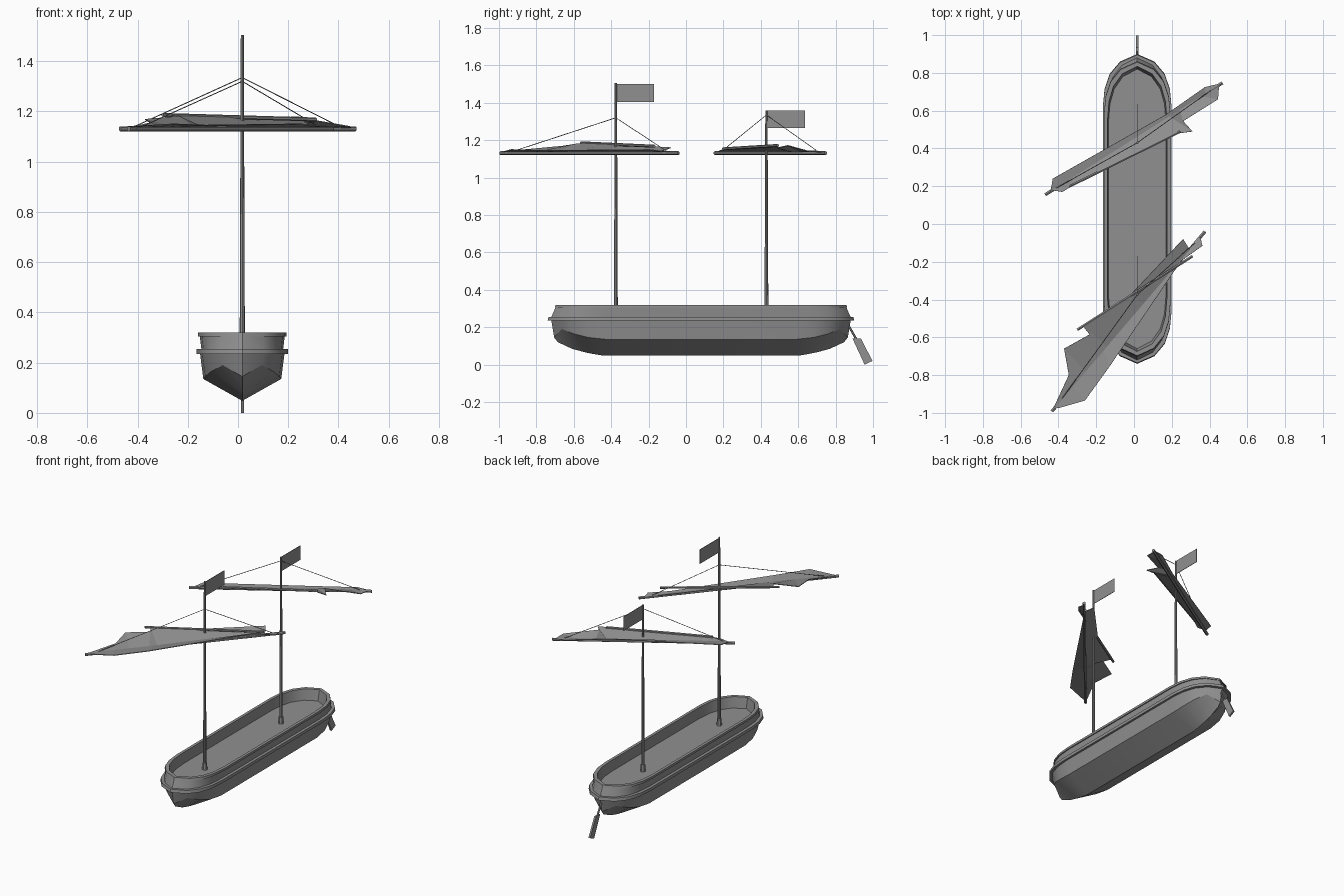
import bpy, bmesh, math
from mathutils import Vector

if "Cube" in bpy.data.objects:
    bpy.data.objects.remove(bpy.data.objects["Cube"])

grey = bpy.data.materials.new("plain grey")
grey.use_nodes = True
grey.diffuse_color = (0.28, 0.28, 0.28, 1)
grey.node_tree.nodes["Principled BSDF"].inputs["Base Color"].default_value = grey.diffuse_color

CX, CY = 0.017, 0.08   # hull centre


def make(name, verts, faces, thick=0):
    mesh = bpy.data.meshes.new(name)
    mesh.from_pydata(verts, [], faces)
    mesh.materials.append(grey)
    bm = bmesh.new()
    bm.from_mesh(mesh)
    bmesh.ops.remove_doubles(bm, verts=bm.verts, dist=0.0005)
    bmesh.ops.recalc_face_normals(bm, faces=bm.faces)
    bm.to_mesh(mesh)
    bm.free()
    obj = bpy.data.objects.new(name, mesh)
    bpy.context.collection.objects.link(obj)
    if thick:
        mod = obj.modifiers.new("thickness", "SOLIDIFY")
        mod.thickness = thick
        mod.offset = 0
    return obj


def rod(name, a, b, r1, r2=None, sides=6):
    a, b = Vector(a), Vector(b)
    bm = bmesh.new()
    bmesh.ops.create_cone(bm, cap_ends=True, segments=sides, radius1=r1,
                          radius2=r1 if r2 is None else r2, depth=(b - a).length)
    turn = (b - a).to_track_quat("Z", "Y").to_matrix()
    for v in bm.verts:
        v.co = turn @ v.co + (a + b) / 2
    mesh = bpy.data.meshes.new(name)
    bm.to_mesh(mesh)
    bm.free()
    mesh.materials.append(grey)
    obj = bpy.data.objects.new(name, mesh)
    bpy.context.collection.objects.link(obj)


# Hull: stacked rings with rounded ends, closing into a V-shaped keel
END = [(0, 0), (0.5, 0.04), (0.8, 0.105), (0.95, 0.185), (1, 0.28)]
KEEL = [(0.765, 0.12), (0.69, 0.085), (0.62, 0.066), (0.57, 0.056), (0.52, 0.048)]


def around(quarter):
    pts = []
    for sx, sy, order in ((1, 1, 1), (1, -1, -1), (-1, -1, 1), (-1, 1, -1)):
        pts += [(CX + sx * x, CY + sy * y, z) for x, y, z in quarter[::order]]
    return pts


def ring(width, length, heights):
    return around([(width * f, length - d, z) for (f, d), z in zip(END, heights)])


rings = [around([(0, y, z) for y, z in KEEL]),
         ring(0.155, 0.785, (0.145, 0.19, 0.165, 0.145, 0.135))]
for w, l, z in ((0.168, 0.80, 0.235), (0.182, 0.82, 0.235), (0.182, 0.815, 0.255),
                (0.163, 0.80, 0.255), (0.169, 0.778, 0.305), (0.176, 0.782, 0.305),
                (0.176, 0.777, 0.32), (0.157, 0.755, 0.32), (0.152, 0.74, 0.25)):
    rings.append(ring(w, l, [z] * len(END)))
n = len(rings[0])
faces = [(k * n + i, k * n + (i + 1) % n, (k + 1) * n + (i + 1) % n, (k + 1) * n + i)
         for k in range(len(rings) - 1) for i in range(n)]
faces.append(tuple((len(rings) - 1) * n + i for i in range(n)))
hull = make("hull", [p for r in rings for p in r], faces)
bpy.ops.object.select_all(action="DESELECT")
hull.select_set(True)
bpy.context.view_layer.objects.active = hull
bpy.ops.object.shade_smooth_by_angle(angle=math.radians(30))

# Steering oar at the stern
rod("oar_handle", (CX, 0.84, 0.26), (CX, 0.92, 0.12), 0.006)
make("oar_blade", [(CX, 0.89, 0.14), (CX, 0.935, 0.14), (CX, 0.997, 0.02), (CX, 0.955, 0)],
     [(0, 1, 2, 3)], 0.012)


def rig(name, y, top, flag_low, stay_z, yard, boom, strips):
    # mast with its collar
    rod(name + "_mast", (CX, y, 0.25), (CX, y, top), 0.0105, 0.006, 8)
    rod(name + "_mast_collar", (CX, y, 0.25), (CX, y, 0.295), 0.016, 0.014, 6)
    # flag
    make(name + "_flag", [(CX, y, flag_low), (CX, y + 0.205, flag_low),
                          (CX, y + 0.205, flag_low + 0.095), (CX, y, flag_low + 0.095)],
         [(0, 1, 2, 3)], 0.003)
    # yard, boom and stays
    a, b = Vector(yard[0]), Vector(yard[1])
    rod(name + "_yard", a, b, 0.01)
    rod(name + "_boom", *boom, 0.008)
    for f in (0.04, 0.95):
        rod(name + "_stay", (CX, y, stay_z), a.lerp(b, f), 0.002, sides=4)
    # sail: a strip of cloth on each side of the yard
    for side, strip in zip(("left", "right"), strips):
        verts = []
        for f, edge in strip:
            verts += [a.lerp(b, f) + Vector((0, 0, 0.008)), edge]
        quads = [(i, i + 1, i + 3, i + 2) for i in range(0, len(verts) - 2, 2)]
        make(name + "_sail_" + side, verts, quads, 0.004)


rig("fore", -0.375, 1.505, 1.405, 1.32,
    [(-0.435, -0.992, 1.131), (0.376, -0.04, 1.131)],
    [(-0.30, -0.56, 1.186), (0.31, -0.17, 1.168)],
    [[(0.02, (-0.42, -0.96, 1.135)), (0.14, (-0.345, -0.80, 1.155)),
      (0.22, (-0.37, -0.66, 1.168)), (0.32, (-0.235, -0.585, 1.18)),
      (0.36, (-0.27, -0.54, 1.184)), (0.6, (-0.03, -0.387, 1.177)),
      (0.9, (0.26, -0.08, 1.16))],
     [(0.02, (-0.40, -0.975, 1.135)), (0.14, (-0.26, -0.935, 1.15)),
      (0.34, (-0.13, -0.755, 1.145)), (0.85, (0.25, -0.195, 1.15)),
      (0.97, (0.362, -0.115, 1.14))]])

rig("aft", 0.43, 1.36, 1.265, 1.335,
    [(-0.47, 0.155, 1.131), (0.468, 0.747, 1.131)],
    [(-0.34, 0.20, 1.154), (0.245, 0.49, 1.172)],
    [[(0.03, (-0.43, 0.24, 1.14)), (0.68, (0.165, 0.577, 1.148)),
      (0.9, (0.376, 0.725, 1.14)), (0.98, (0.44, 0.74, 1.135))],
     [(0.04, (-0.38, 0.17, 1.14)), (0.15, (-0.32, 0.205, 1.152)),
      (0.66, (0.235, 0.48, 1.17)), (0.7, (0.31, 0.49, 1.16)),
      (0.76, (0.26, 0.545, 1.172)), (0.88, (0.445, 0.66, 1.14)),
      (0.98, (0.45, 0.73, 1.135))]])
